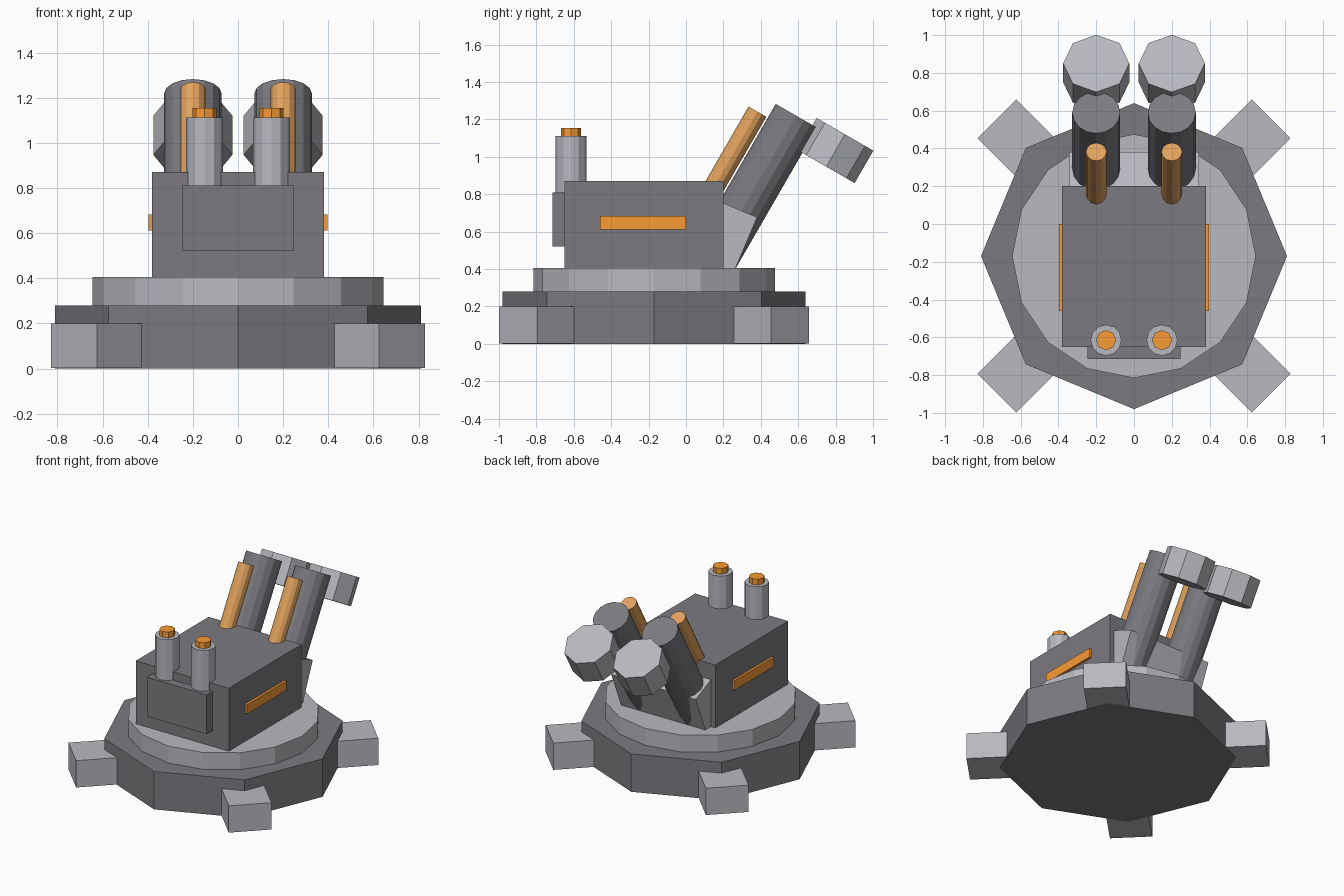
import bpy
from math import radians, sin, cos, pi
from mathutils import Vector

if "Cube" in bpy.data.objects:
    bpy.data.objects.remove(bpy.data.objects["Cube"])

CY = -0.17                 # centre of the round base in y
TILT = radians(30)         # backward lean of the tubes
AXIS = Vector((0, sin(TILT), cos(TILT)))


def material(name, r, g, b):
    m = bpy.data.materials.new(name)
    m.diffuse_color = (r, g, b, 1)
    m.use_nodes = True
    m.node_tree.nodes["Principled BSDF"].inputs["Base Color"].default_value = m.diffuse_color
    return m


dark = material("dark_metal", 0.2, 0.195, 0.215)
light = material("light_metal", 0.48, 0.485, 0.52)
orange = material("orange_paint", 0.95, 0.33, 0.035)
tan = material("tan_rod", 0.75, 0.36, 0.11)


def finish(name, mat):
    ob = bpy.context.object
    ob.name = name
    ob.data.materials.append(mat)
    return ob


def box(name, mat, centre, size, rot=(0, 0, 0)):
    bpy.ops.mesh.primitive_cube_add(size=1, location=centre, rotation=rot)
    bpy.context.object.scale = size
    return finish(name, mat)


def cyl(name, mat, sides, r, top, depth, lean=0.0):
    """Faceted cylinder hanging down from its top centre, leaning towards +y."""
    axis = Vector((0, sin(lean), cos(lean)))
    bpy.ops.mesh.primitive_cylinder_add(vertices=sides, radius=r, depth=depth,
                                        location=Vector(top) - axis * depth / 2,
                                        rotation=(-lean, 0, 0))
    return finish(name, mat)


# Base plate, turntable and four diagonal feet
cyl("base_plate", dark, 8, 0.81, (0, CY, 0.28), 0.28)
cyl("turntable", light, 16, 0.645, (0, CY, 0.405), 0.125)
for i in range(4):
    a = pi / 4 + i * pi / 2
    box("foot", light, (0.822 * cos(a), CY + 0.822 * sin(a), 0.101), (0.41, 0.29, 0.198), (0, 0, a))

# Housing with front panel
box("housing", dark, (0, -0.225, 0.637), (0.76, 0.85, 0.466))
box("front_panel", dark, (0, -0.675, 0.665), (0.49, 0.08, 0.29))

# Tilted mounting block behind the housing, placed from its top rear edge
t = radians(23)
up, back = Vector((0, sin(t), cos(t))), Vector((0, cos(t), -sin(t)))
corner = Vector((0, 0.38, 0.676))
box("tube_mount", light, corner - up * 0.19 - back * 0.15, (0.69, 0.3, 0.38), (-t, 0, 0))

for s in (-1, 1):
    # Side strips
    box("side_strip", orange, (s * 0.385, -0.23, 0.647), (0.024, 0.46, 0.07))

    # Leaning tube, thin rod and end weight
    cyl("main_tube", dark, 16, 0.127, (s * 0.2, 0.59, 1.219), 1.0, TILT)
    cyl("thin_rod", tan, 12, 0.055, (s * 0.2, 0.382, 1.241), 0.6, TILT)
    cyl("end_drum", light, 8, 0.175, (s * 0.2, 0.85, 1.12), 0.2, TILT)

    # Upright front posts with caps
    cyl("front_post", light, 12, 0.082, (s * 0.148, -0.615, 1.112), 0.302)
    cyl("post_cap", orange, 8, 0.053, (s * 0.148, -0.615, 1.155), 0.043)
